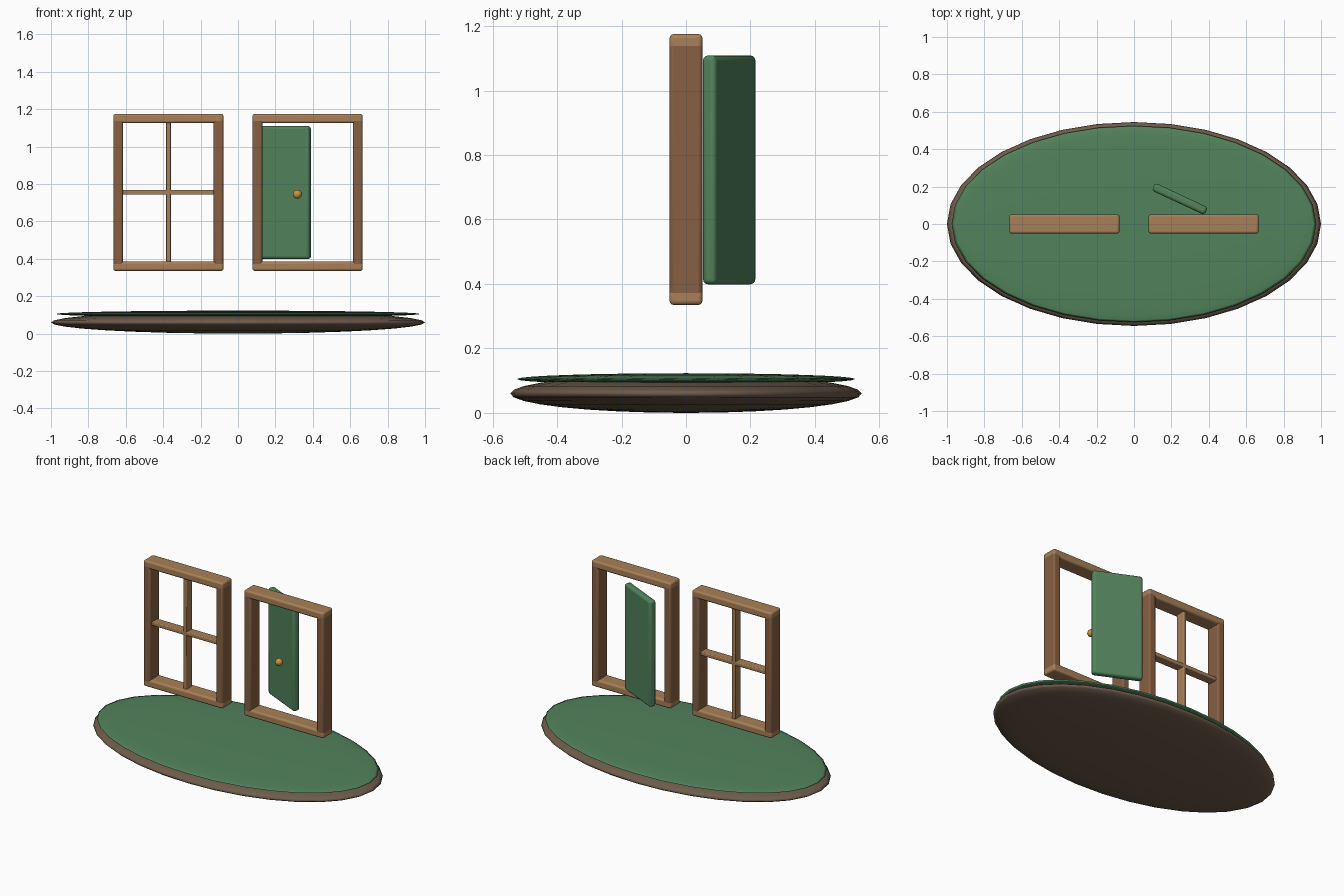
import bpy
import math

if "Cube" in bpy.data.objects:
    bpy.data.objects.remove(bpy.data.objects["Cube"])


def material(name, rgb):
    m = bpy.data.materials.new(name)
    m.diffuse_color = (*rgb, 1)
    m.use_nodes = True
    m.node_tree.nodes["Principled BSDF"].inputs["Base Color"].default_value = m.diffuse_color
    return m


LIGHT_WOOD = material("light_wood", (0.39, 0.216, 0.098))
DARK_WOOD = material("dark_wood", (0.242, 0.117, 0.055))
GREEN = material("green", (0.085, 0.225, 0.107))
EARTH = material("earth", (0.156, 0.107, 0.071))
BRASS = material("brass", (0.58, 0.30, 0.045))


def finish(name, mat):
    ob = bpy.context.object
    ob.name = name
    ob.data.materials.append(mat)
    return ob


def box(name, loc, size, mat, bevel, turn=0.0):
    bpy.ops.mesh.primitive_cube_add(size=1, location=loc)
    ob = finish(name, mat)
    ob.scale = size
    bpy.ops.object.transform_apply(location=False, rotation=False, scale=True)
    ob.rotation_euler.z = turn
    mod = ob.modifiers.new("soft_edges", "BEVEL")
    mod.width = bevel
    mod.segments = 3
    bpy.ops.object.shade_smooth_by_angle(angle=math.radians(35))
    return ob


def ellipsoid(name, loc, radii, mat, segments=32, rings=16):
    bpy.ops.mesh.primitive_uv_sphere_add(segments=segments, ring_count=rings,
                                         radius=1, location=loc)
    ob = finish(name, mat)
    ob.scale = radii
    bpy.ops.object.transform_apply(location=False, rotation=False, scale=True)
    bpy.ops.object.shade_smooth()
    return ob


# Oval island: earth below, thin grass layer on top
ellipsoid("earth_base", (0, 0, 0.06), (1.0, 0.545, 0.06), EARTH)
ellipsoid("grass_top", (0, 0, 0.105), (0.975, 0.525, 0.018), GREEN)

# Two matching frames
MID_Z = 0.755
WINDOW_X, DOOR_X = -0.372, 0.372
for label, cx in (("window", WINDOW_X), ("door", DOOR_X)):
    for side, s in (("left", -1), ("right", 1)):
        box(f"{label}_{side}_stile", (cx + s * 0.268, 0, MID_Z),
            (0.052, 0.102, 0.79), DARK_WOOD, 0.012)
    for side, s in (("bottom", -1), ("top", 1)):
        box(f"{label}_{side}_rail", (cx, 0, MID_Z + s * 0.395),
            (0.588, 0.102, 0.05), LIGHT_WOOD, 0.012)

# Window glazing bars
box("window_upright_bar", (WINDOW_X, 0, MID_Z), (0.025, 0.06, 0.76), LIGHT_WOOD, 0.005)
box("window_cross_bar", (WINDOW_X, 0, MID_Z), (0.51, 0.06, 0.025), LIGHT_WOOD, 0.005)

# Door standing ajar, with its knob
box("door_leaf", (0.245, 0.134, 0.754), (0.31, 0.045, 0.71), GREEN, 0.015,
    math.radians(-25))
ellipsoid("door_knob", (0.317, -0.02, 0.745), (0.024, 0.024, 0.024), BRASS, 24, 12)
